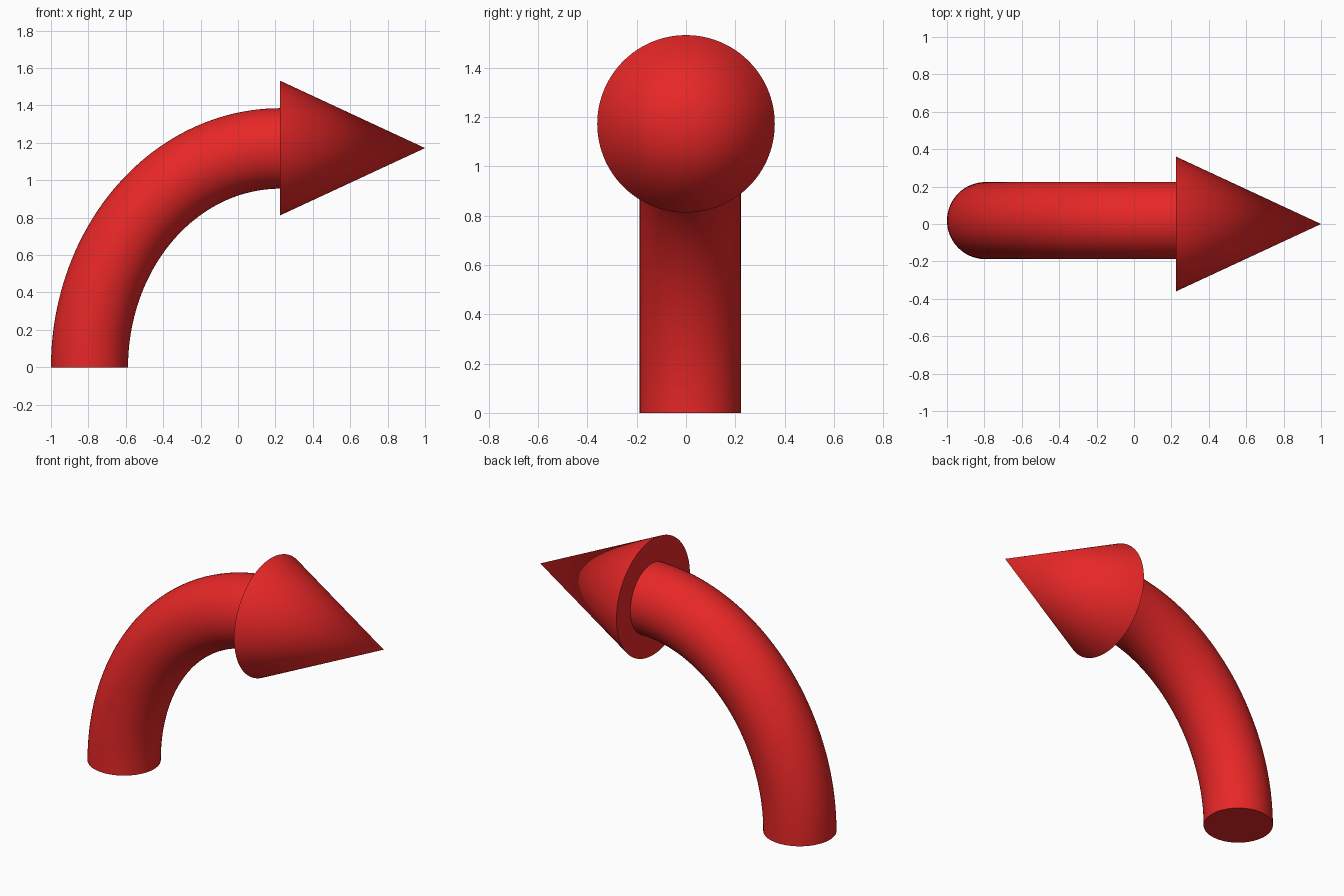
import bpy, bmesh, math

if "Cube" in bpy.data.objects:
    bpy.data.objects.remove(bpy.data.objects["Cube"])

red = bpy.data.materials.new("red")
red.diffuse_color = (0.8, 0.02, 0.02, 1)
red.use_nodes = True
red.node_tree.nodes["Principled BSDF"].inputs["Base Color"].default_value = red.diffuse_color

BASE_X = 0.225   # plane where the shaft meets the head
AXIS_Z = 1.172
SIDES, STEPS = 64, 48


def finish(obj):
    obj.data.materials.append(red)
    bpy.ops.object.select_all(action='DESELECT')
    obj.select_set(True)
    bpy.context.view_layer.objects.active = obj
    bpy.ops.object.shade_smooth_by_angle(angle=math.radians(35))


# Bent shaft: round section swept between an inner and an outer quarter ellipse
bm = bmesh.new()
rings = []
for i in range(STEPS + 1):
    t = math.pi / 2 * i / STEPS
    c, s = math.cos(t), math.sin(t)
    ring = []
    for j in range(SIDES):
        a = 2 * math.pi * j / SIDES
        k = math.cos(a)
        rx = 1.019 + 0.206 * k
        rz = 1.170 + 0.215 * k
        ring.append(bm.verts.new((BASE_X - rx * c, 0.018 + 0.206 * math.sin(a), rz * s)))
    rings.append(ring)
for r0, r1 in zip(rings, rings[1:]):
    for j in range(SIDES):
        n = (j + 1) % SIDES
        bm.faces.new((r0[j], r0[n], r1[n], r1[j]))
bm.faces.new(rings[0])
bm.faces.new(rings[-1])
bmesh.ops.recalc_face_normals(bm, faces=bm.faces)
mesh = bpy.data.meshes.new("arrow_shaft")
bm.to_mesh(mesh)
bm.free()
shaft = bpy.data.objects.new("arrow_shaft", mesh)
bpy.context.collection.objects.link(shaft)
finish(shaft)

# Cone head pointing along +x
length = 1.0 - BASE_X
bpy.ops.mesh.primitive_cone_add(vertices=96, radius1=0.36, radius2=0, depth=length,
                                location=(BASE_X + length / 2, 0, AXIS_Z),
                                rotation=(0, math.pi / 2, 0))
head = bpy.context.object
head.name = "arrow_head"
finish(head)
